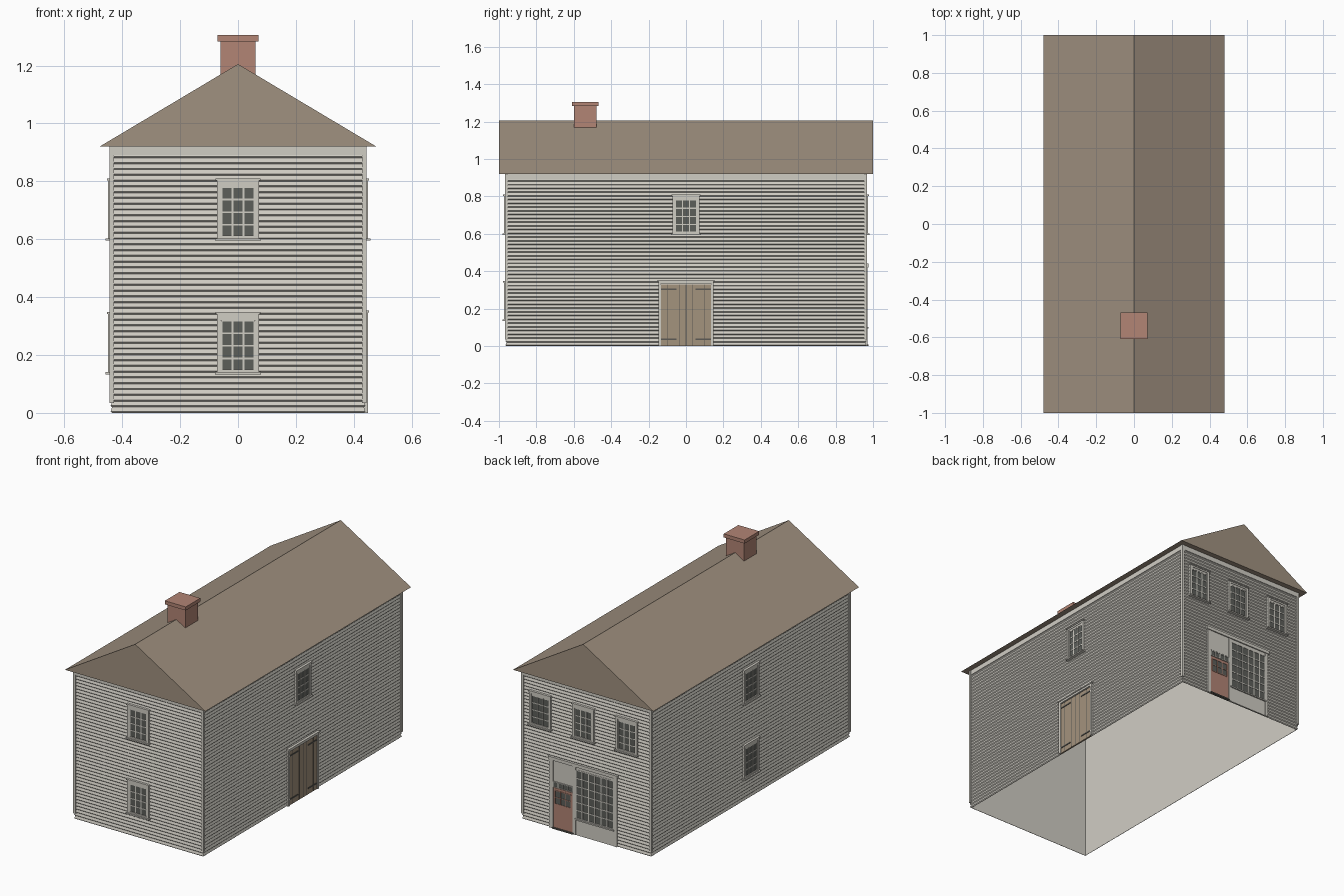
import bpy, bmesh
from mathutils import Matrix, Vector

cube = bpy.data.objects.get("Cube")
if cube:
    bpy.data.objects.remove(cube)


def material(name, *rgb):
    """Flat material from 0-255 display values."""
    col = [((c / 255 + 0.055) / 1.055) ** 2.4 for c in rgb] + [1]
    m = bpy.data.materials.new(name)
    m.use_nodes = True
    m.diffuse_color = col
    m.node_tree.nodes["Principled BSDF"].inputs["Base Color"].default_value = col
    return m


SIDING = material("pale_grey_paint", 208, 205, 196)
ROOF = material("brown_shingle", 160, 145, 128)
BRICK = material("brick", 178, 133, 117)
GLASS = material("dark_glass", 92, 94, 90)
WOOD = material("tan_wood", 164, 147, 125)
IRON = material("dark_iron", 92, 90, 85)

HX, HY, EAVE = 0.44, 0.965, 0.92      # half width, half depth, wall height
BACK = -0.006                         # how far trim is sunk into the wall


class Part:
    """Collects boxes in one mesh; wall boxes use along-wall, outward and height ranges."""

    def __init__(self, name, side=None):
        self.name, self.side = name, side
        self.bm, self.mats = bmesh.new(), []

    def box(self, mat, u, z, out):
        if self.side in ("front", "back"):
            s = -1 if self.side == "front" else 1
            x, y = u, [s * (HY + o) for o in out]
        elif self.side:
            s = -1 if self.side == "right" else 1
            x, y = [s * (HX + o) for o in out], u
        else:
            x, y = u, out
        if mat not in self.mats:
            self.mats.append(mat)
        lo = Vector((min(x), min(y), z[0]))
        hi = Vector((max(x), max(y), z[1]))
        mtx = Matrix.Translation((lo + hi) / 2) @ Matrix.Diagonal((*(hi - lo), 1))
        res = bmesh.ops.create_cube(self.bm, size=1, matrix=mtx)
        for f in {f for v in res["verts"] for f in v.link_faces}:
            f.material_index = self.mats.index(mat)

    def frame(self, mat, u, z, w, out, sill=True):
        """Border of width w inside the given rectangle."""
        self.box(mat, (u[0], u[0] + w), z, out)
        self.box(mat, (u[1] - w, u[1]), z, out)
        inner = (u[0] + w, u[1] - w)
        self.box(mat, inner, (z[1] - w, z[1]), out)
        if sill:
            self.box(mat, inner, (z[0], z[0] + w), out)

    def panes(self, u, z, cols, rows, bar, mat=SIDING):
        """Glass sheet with a lattice of glazing bars."""
        self.box(GLASS, u, z, (BACK, 0.0025))
        for i in range(cols + 1):
            c = u[0] + (u[1] - u[0]) * i / cols
            self.box(mat, (c - bar / 2, c + bar / 2), z, (BACK, 0.005))
        for i in range(rows + 1):
            c = z[0] + (z[1] - z[0]) * i / rows
            self.box(mat, u, (c - bar / 2, c + bar / 2), (BACK, 0.0045))

    def finish(self):
        me = bpy.data.meshes.new(self.name)
        bmesh.ops.recalc_face_normals(self.bm, faces=self.bm.faces)
        self.bm.to_mesh(me)
        self.bm.free()
        for m in self.mats:
            me.materials.append(m)
        ob = bpy.data.objects.new(self.name, me)
        bpy.context.collection.objects.link(ob)


# Walls: hollow shell open at the bottom, tilted overlapping boards outside, plain inside
walls = Part("clapboard_walls")
walls.mats.append(SIDING)
courses, lap, lip = 46, 0.005, 0.005
step = EAVE / courses
profile = [(EAVE - 0.005, 0.007), (0, 0.007), (0, lap)]
for i in range(courses):
    profile += [(i * step + lip, 0), ((i + 1) * step, lap)]
rings = []
for z, inset in profile:
    rings.append([walls.bm.verts.new((sx * (HX - inset), sy * (HY - inset), z))
                  for sx, sy in ((-1, -1), (1, -1), (1, 1), (-1, 1))])
for a, b in zip(rings, rings[1:]):
    for k in range(4):
        n = (k + 1) % 4
        walls.bm.faces.new((a[k], a[n], b[n], b[k]))
walls.bm.faces.new(rings[0])
walls.bm.faces.new(rings[-1])
walls.finish()

# Corner boards and frieze
for side, w in (("front", HX), ("back", HX), ("left", HY), ("right", HY)):
    trim = Part(side + "_wall_trim", side)
    for s in (-1, 1):
        trim.box(SIDING, (s * (w - 0.012), s * (w + 0.004)), (0.035, EAVE), (BACK, 0.004))
    trim.box(SIDING, (-w, w), (0.89, EAVE), (BACK, 0.002))
    trim.finish()

# Gable roof as a solid prism
roof = Part("gable_roof")
roof.mats.append(ROOF)
ends = [[roof.bm.verts.new((x, y, z)) for x, z in ((-0.478, EAVE), (0.478, EAVE), (0, 1.205))]
        for y in (-1, 1)]
for e in ends:
    roof.bm.faces.new(e)
for k in range(3):
    n = (k + 1) % 3
    roof.bm.faces.new((ends[0][k], ends[0][n], ends[1][n], ends[1][k]))
roof.finish()

# Chimney
chimney = Part("chimney")
chimney.box(BRICK, (-0.061, 0.061), (1.12, 1.285), (-0.6, -0.478))
chimney.box(BRICK, (-0.071, 0.071), (1.283, 1.305), (-0.61, -0.468))
chimney.finish()


# Sash windows
def window(side, c, z):
    w = Part(side + "_window", side)
    w.panes((c - 0.057, c + 0.057), (z + 0.012, z + 0.185), 3, 4, 0.006)
    w.frame(SIDING, (c - 0.073, c + 0.073), (z + 0.002, z + 0.213), 0.015, (BACK, 0.009))
    w.box(SIDING, (c - 0.06, c + 0.06), (z + 0.186, z + 0.2), (BACK, 0.006))
    w.box(SIDING, (c - 0.077, c + 0.077), (z + 0.208, z + 0.215), (BACK, 0.013))
    w.box(SIDING, (c - 0.079, c + 0.079), (z, z + 0.008), (BACK, 0.017))
    w.finish()


LOW, HIGH = 0.133, 0.595
for side in ("front", "right"):
    window(side, 0, LOW)
    window(side, 0, HIGH)
window("left", 0, HIGH)
for c in (0.315, 0.02, -0.275):
    window("back", c, HIGH)

# Double plank door on the left wall
door = Part("plank_double_door", "left")
door.frame(SIDING, (-0.148, 0.148), (0, 0.348), 0.014, (BACK, 0.009), sill=False)
door.box(SIDING, (-0.153, 0.153), (0.346, 0.353), (BACK, 0.013))
door.box(WOOD, (-0.135, 0.135), (0, 0.33), (BACK, 0.003))
for c in (-0.1, -0.036, 0, 0.036, 0.1):
    door.box(IRON, (c - 0.0015, c + 0.0015), (0.004, 0.33), (0, 0.0036))
for s in (-1, 1):
    for z in (0.036, 0.303):
        door.box(IRON, (s * 0.135, s * 0.05), (z - 0.004, z + 0.004), (0, 0.006))
door.finish()

# Shopfront surround on the back wall
shop = Part("shopfront_surround", "back")
L, R, MID = 0.252, -0.208, 0.08
shop.box(SIDING, (R, MID), (0, 0.1), (BACK, 0.003))
shop.box(SIDING, (MID, L), (0.292, 0.425), (BACK, 0.003))
shop.box(SIDING, (R, MID), (0.4, 0.425), (BACK, 0.003))
for u in ((L - 0.026, L), (MID - 0.008, MID + 0.012), (R, R + 0.022)):
    shop.box(SIDING, u, (0, 0.425), (BACK, 0.005))
shop.box(SIDING, (R - 0.006, L + 0.006), (0.42, 0.44), (BACK, 0.01))
shop.box(SIDING, (R + 0.018, MID), (0.094, 0.102), (BACK, 0.011))
shop.finish()

display = Part("shop_window", "back")
display.panes((R + 0.024, MID - 0.01), (0.104, 0.4), 6, 6, 0.006)
display.finish()

# Shop door with glazed top and transom
entry = Part("shop_door", "back")
D0, D1 = MID + 0.012, L - 0.026
entry.box(BRICK, (D0, D1), (0, 0.252), (BACK, 0.002))
entry.panes((D0 + 0.012, D1 - 0.012), (0.155, 0.236), 3, 2, 0.004, BRICK)
entry.panes((D0, D1), (0.257, 0.288), 4, 1, 0.004)
entry.box(IRON, (D0 - 0.004, D1 + 0.004), (0, 0.008), (BACK, 0.01))
entry.finish()
